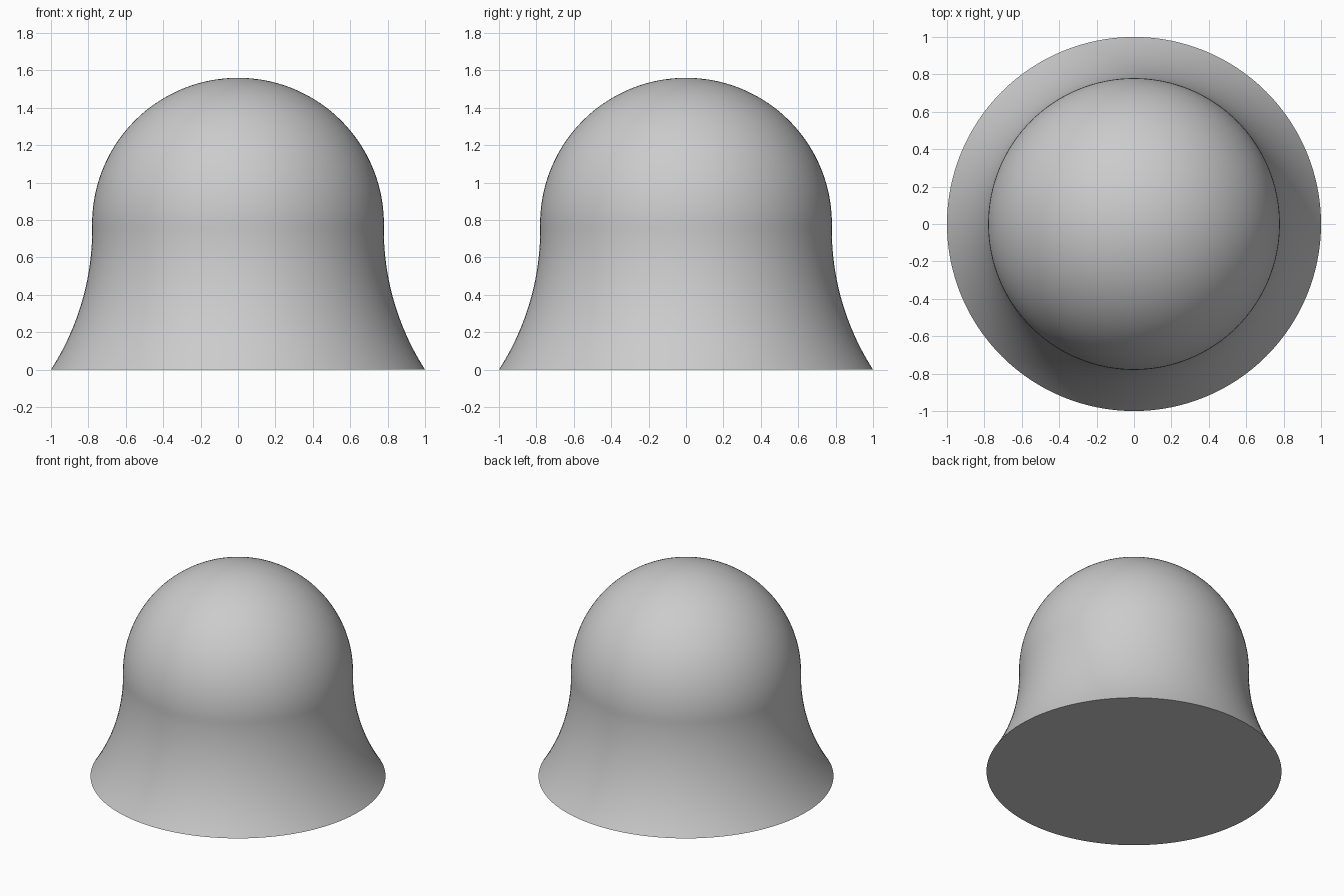
import bpy, bmesh
from math import sin, cos, pi, asin, radians, sqrt

cube = bpy.data.objects.get("Cube")
if cube:
    bpy.data.objects.remove(cube, do_unlink=True)

grey = bpy.data.materials.new("light grey")
grey.use_nodes = True
colour = (0.6, 0.6, 0.6, 1)
grey.diffuse_color = colour
grey.node_tree.nodes["Principled BSDF"].inputs["Base Color"].default_value = colour

SEGMENTS = 128
DOME_R = 0.78      # dome radius, also the height of its centre
SEAM_Z = 0.75      # height where the dome meets the flare
RIM_R = 1.0        # radius at the base


def lathe(name, profile):
    """Revolve an (r, z) profile about the z axis."""
    bm = bmesh.new()
    verts = [bm.verts.new((r, 0, z)) for r, z in profile]
    edges = [bm.edges.new(pair) for pair in zip(verts, verts[1:])]
    bmesh.ops.spin(bm, geom=verts + edges, cent=(0, 0, 0), axis=(0, 0, 1),
                   angle=2 * pi, steps=SEGMENTS, use_duplicate=False)
    bmesh.ops.remove_doubles(bm, verts=bm.verts, dist=0.0001)
    bmesh.ops.recalc_face_normals(bm, faces=bm.faces)
    mesh = bpy.data.meshes.new(name)
    bm.to_mesh(mesh)
    bm.free()
    mesh.materials.append(grey)
    obj = bpy.data.objects.new(name, mesh)
    bpy.context.collection.objects.link(obj)
    bpy.ops.object.select_all(action='DESELECT')
    obj.select_set(True)
    bpy.context.view_layer.objects.active = obj
    bpy.ops.object.shade_smooth_by_angle(angle=radians(30))
    return obj


# Flared skirt: flat base, then a concave arc that ends upright at the seam
seam_r = sqrt(DOME_R ** 2 - (DOME_R - SEAM_Z) ** 2)
flare = RIM_R - seam_r
arc_r = (SEAM_Z ** 2 + flare ** 2) / (2 * flare)
sweep = asin(SEAM_Z / arc_r)
profile = [(0, 0)]
for i in range(25):
    a = sweep * (1 - i / 24)
    profile.append((seam_r + arc_r * (1 - cos(a)), SEAM_Z - arc_r * sin(a)))

# Round dome: continues from the seam up to the pole
start = asin((SEAM_Z - DOME_R) / DOME_R)
for i in range(1, 41):
    a = start + (pi / 2 - start) * i / 40
    profile.append((max(0, DOME_R * cos(a)), DOME_R + DOME_R * sin(a)))

lathe("flared_dome", profile)
